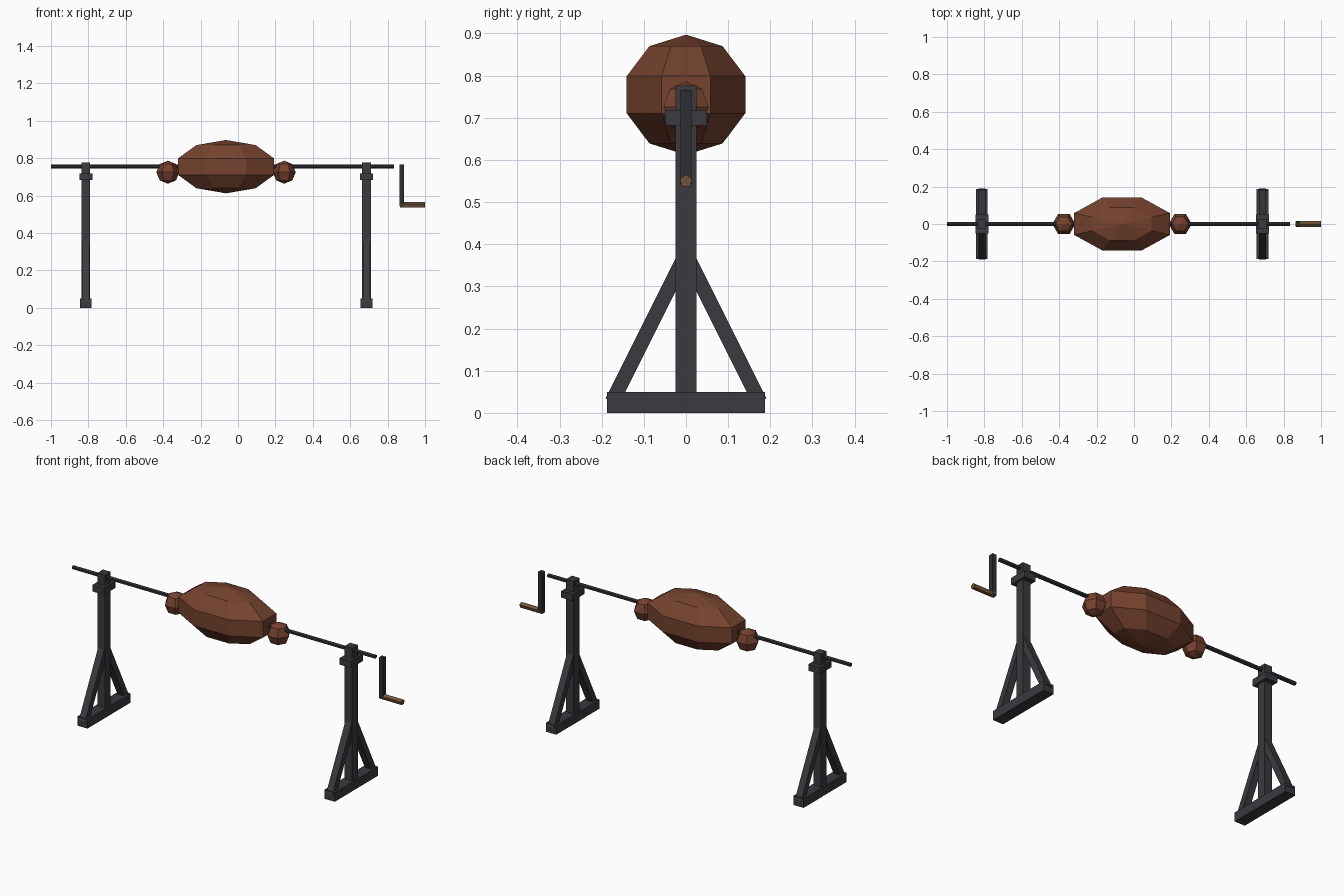
import bpy, bmesh
from math import pi, hypot, atan2
from mathutils import Matrix, Vector

if "Cube" in bpy.data.objects:
    bpy.data.objects.remove(bpy.data.objects["Cube"])


def material(name, rgb):
    m = bpy.data.materials.new(name)
    m.use_nodes = True
    m.diffuse_color = (*rgb, 1)
    m.node_tree.nodes["Principled BSDF"].inputs["Base Color"].default_value = (*rgb, 1)
    return m


iron = material("dark iron", (0.042, 0.042, 0.05))
steel = material("blackened steel", (0.028, 0.028, 0.034))
meat = material("roasted brown", (0.18, 0.055, 0.028))
wood = material("handle wood", (0.17, 0.09, 0.042))


def finish(name, bm, mat):
    mesh = bpy.data.meshes.new(name)
    bm.to_mesh(mesh)
    bm.free()
    mesh.materials.append(mat)
    obj = bpy.data.objects.new(name, mesh)
    bpy.context.collection.objects.link(obj)
    return obj


def box(name, center, size, mat, tilt=0):
    bm = bmesh.new()
    bmesh.ops.create_cube(bm, size=1)
    bm.transform(Matrix.Translation(center) @ Matrix.Rotation(tilt, 4, 'X')
                 @ Matrix.Diagonal((*size, 1)))
    return finish(name, bm, mat)


def bar_x(name, x0, x1, z, radius, sides, mat):
    """Cylinder along x with one corner pointing up."""
    bm = bmesh.new()
    bmesh.ops.create_cone(bm, cap_ends=True, segments=sides,
                          radius1=radius, radius2=radius, depth=x1 - x0)
    # The first corner is turned to point along +z
    first = max(bm.verts, key=lambda v: v.co.z).co
    turn = Matrix.Rotation(-atan2(first.y, first.x), 4, 'Z')
    to_x = Matrix(((0, 0, 1, 0), (0, 1, 0, 0), (1, 0, 0, 0), (0, 0, 0, 1)))
    bm.transform(Matrix.Translation(((x0 + x1) / 2, 0, z)) @ to_x @ turn)
    bmesh.ops.recalc_face_normals(bm, faces=bm.faces)
    return finish(name, bm, mat)


def ball(name, center, radii, sides, rings, mat):
    """Faceted ball with flat sides facing +x and -x."""
    bm = bmesh.new()
    bmesh.ops.create_uvsphere(bm, u_segments=sides, v_segments=rings, radius=1)
    bm.transform(Matrix.Translation(center) @ Matrix.Diagonal((*radii, 1))
                 @ Matrix.Rotation(pi / sides, 4, 'Z'))
    return finish(name, bm, mat)


# Two upright stands with braced feet
foot, top = Vector((0.175, 0.027)), Vector((0.0, 0.377))
mid, span = (foot + top) / 2, top - foot
for side, x in (("right", -0.813), ("left", 0.687)):
    box(side + "_post", (x, 0, 0.389), (0.046, 0.049, 0.776), iron)
    box(side + "_base", (x, 0, 0.025), (0.062, 0.374, 0.05), iron)
    box(side + "_collar", (x, 0, 0.7), (0.07, 0.1, 0.036), iron)
    for end, s in (("back", 1), ("front", -1)):
        box(f"{side}_{end}_brace", (x, s * mid.x, mid.y),
            (0.038, 0.035, hypot(*span)), iron, s * atan2(-span.x, span.y))

# Spit rod and crank
bar_x("spit_rod", -1.0, 0.835, 0.755, 0.0115, 6, steel)
box("crank_arm", (0.876, 0, 0.654), (0.024, 0.026, 0.222), steel)
bar_x("crank_handle", 0.866, 1.0, 0.55, 0.0155, 5, wood)

# Roast on the rod, with a knob at each end
middle = -0.064
ball("roast_body", (middle, 0, 0.7545), (0.292, 0.16, 0.1425), 8, 5, meat)
for side, s in (("right", -1), ("left", 1)):
    ball(side + "_roast_knob", (middle + s * 0.311, 0, 0.725), (0.0616,) * 3, 6, 4, meat)
